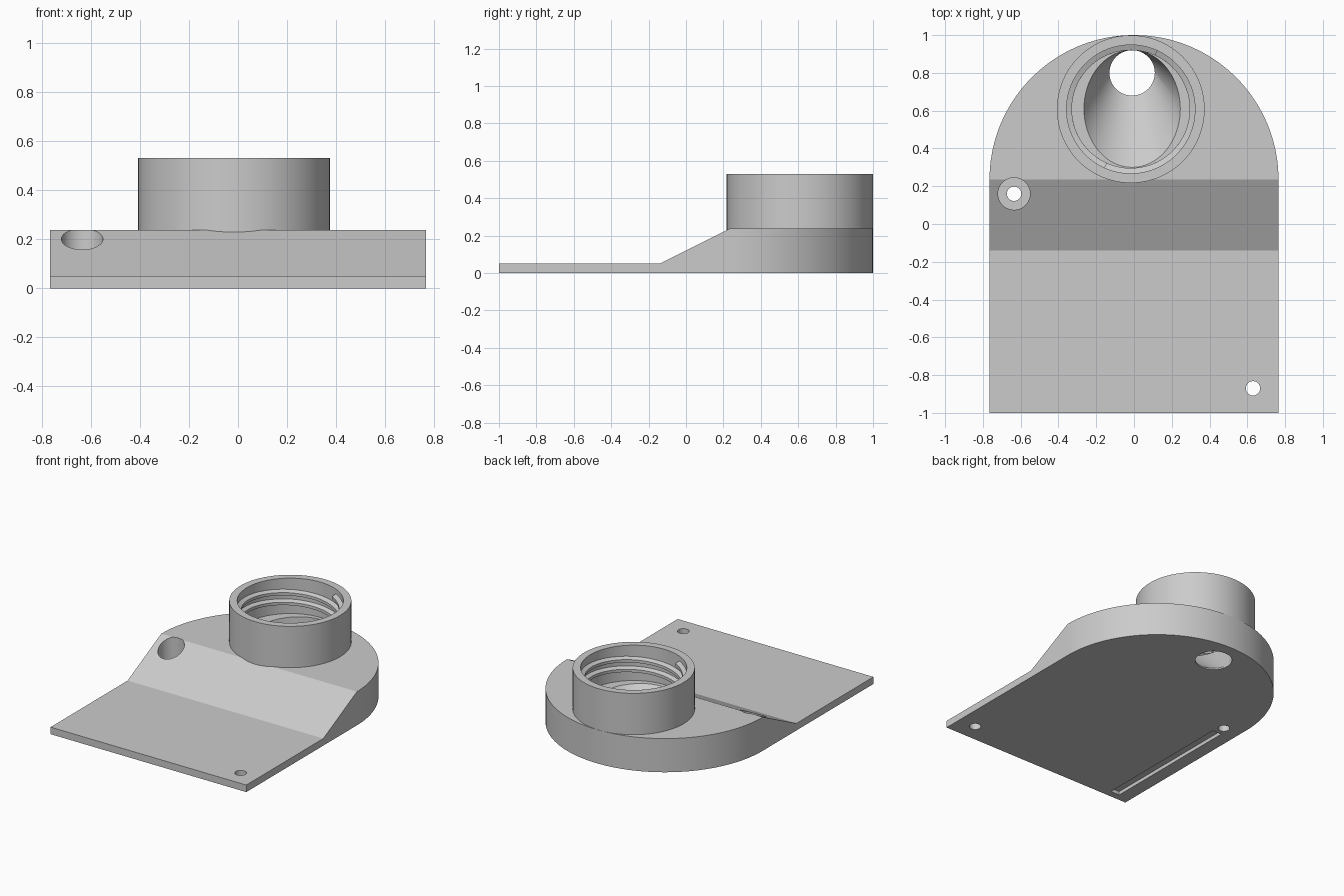
import bpy, bmesh, math

cube = bpy.data.objects.get("Cube")
if cube:
    bpy.data.objects.remove(cube, do_unlink=True)

grey = bpy.data.materials.new("light grey plastic")
grey.use_nodes = True
COLOUR = (0.6, 0.6, 0.6, 1)
grey.diffuse_color = COLOUR
grey.node_tree.nodes["Principled BSDF"].inputs["Base Color"].default_value = COLOUR


def loft(name, rings):
    """Closed solid through rings that have equal point counts."""
    bm = bmesh.new()
    rows = [[bm.verts.new(p) for p in ring] for ring in rings]
    n = len(rows[0])
    for a, b in zip(rows, rows[1:]):
        for i in range(n):
            j = (i + 1) % n
            bm.faces.new((a[i], a[j], b[j], b[i]))
    bm.faces.new(rows[0][::-1])
    bm.faces.new(rows[-1])
    bmesh.ops.recalc_face_normals(bm, faces=bm.faces)
    mesh = bpy.data.meshes.new(name)
    bm.to_mesh(mesh)
    bm.free()
    mesh.materials.append(grey)
    obj = bpy.data.objects.new(name, mesh)
    bpy.context.collection.objects.link(obj)
    return obj


def ring(x, y, z, rx, ry=None, n=96):
    ry = ry or rx
    steps = [math.tau * i / n for i in range(n)]
    return [(x + rx * math.cos(a), y + ry * math.sin(a), z) for a in steps]


def cylinder(name, x, y, r, z0, z1, n=96):
    return loft(name, [ring(x, y, z0, r, n=n), ring(x, y, z1, r, n=n)])


def select_only(obj):
    bpy.ops.object.select_all(action='DESELECT')
    obj.select_set(True)
    bpy.context.view_layer.objects.active = obj


def boolean(obj, tool, operation='DIFFERENCE'):
    mod = obj.modifiers.new(operation.title(), 'BOOLEAN')
    mod.operation, mod.object, mod.solver = operation, tool, 'EXACT'
    select_only(obj)
    bpy.ops.object.modifier_apply(modifier=mod.name)
    bpy.data.objects.remove(tool, do_unlink=True)


HALF, ARC_Y, TOP, PLATE = 0.765, 0.235, 0.238, 0.05
CX, CY, RIM = -0.017, 0.608, 0.53
WALL_R, FLOOR = 0.34, 0.28

# Body: rectangle with a semicircular back end
outline = [(-HALF, -1), (HALF, -1)]
for i in range(97):
    a = math.pi * i / 96
    outline.append((HALF * math.cos(a), ARC_Y + HALF * math.sin(a)))
body = loft("body", [[(x, y, z) for x, y in outline] for z in (0, TOP)])

# Thin front plate and ramp
ramp = [(-1.2, PLATE), (-0.14, PLATE), (0.235, TOP), (0.61, 2 * TOP - PLATE), (-1.2, 0.43)]
boolean(body, loft("ramp_cut", [[(x, y, z) for y, z in ramp] for x in (-1, 1)]))

# Collar with a recess and an offset funnel through the floor
boolean(body, cylinder("collar", CX, CY, 0.391, 0.1, RIM), 'UNION')
boolean(body, cylinder("recess_cut", CX, CY, WALL_R, FLOOR, 0.7))
boolean(body, loft("funnel_cut", [
    ring(-0.01, 0.8, -0.05, 0.12), ring(-0.01, 0.8, 0.01, 0.12),
    ring(-0.01, 0.61, FLOOR, 0.255, 0.31), ring(-0.01, 0.61, 0.32, 0.255, 0.31)]))

# Screw holes, one with a counterbore
HOLE_X, HOLE_Y = -0.635, 0.16
for x, y in ((HOLE_X, HOLE_Y), (0.63, -0.87)):
    boolean(body, cylinder("hole_cut", x, y, 0.038, -0.1, 0.5, 32))
boolean(body, cylinder("counterbore_cut", HOLE_X, HOLE_Y, 0.085, PLATE, 0.5, 48))

# Shallow groove under the right edge
groove = [(HOLE_X - 0.035, -0.95), (HOLE_X + 0.035, -0.95),
          (HOLE_X + 0.035, 0.09), (HOLE_X - 0.035, 0.09)]
boolean(body, loft("groove_cut", [[(x, y, z) for x, y in groove] for z in (-0.05, 0.025)]))


# Two-start internal screw thread
def thread(name, start):
    section = [(WALL_R + 0.01, -0.025), (WALL_R - 0.028, -0.01),
               (WALL_R - 0.028, 0.01), (WALL_R + 0.01, 0.025)]
    rings = []
    for i in range(97):
        t = i / 96
        a = start + math.tau * 1.1 * t
        z = 0.325 + 0.15 * t
        rings.append([(CX + r * math.cos(a), CY + r * math.sin(a), z + dz)
                      for r, dz in section])
    return loft(name, rings)


parts = [body, thread("thread_a", math.radians(30)), thread("thread_b", math.radians(210))]
for part in parts:
    select_only(part)
    bpy.ops.object.shade_smooth_by_angle(angle=math.radians(25))
